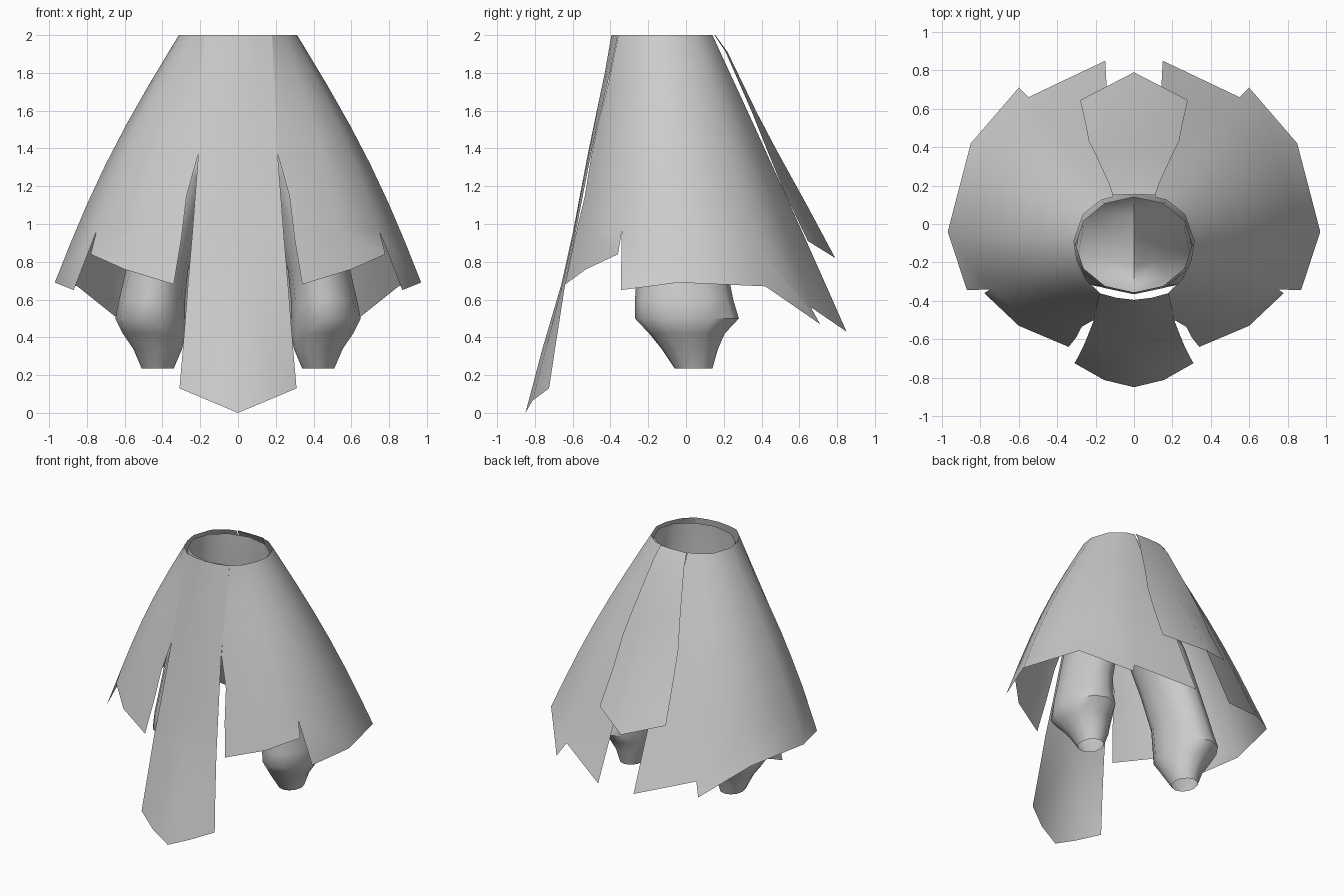
import bpy, bmesh, math
from mathutils import Vector

if "Cube" in bpy.data.objects:
    bpy.data.objects.remove(bpy.data.objects["Cube"])

cloth = bpy.data.materials.new("grey_cloth")
cloth.diffuse_color = (0.6, 0.6, 0.6, 1)
cloth.use_nodes = True
cloth.node_tree.nodes["Principled BSDF"].inputs["Base Color"].default_value = cloth.diffuse_color


def finish(name, bm, outward=True):
    """Weld, orient, mirror across x and smooth one half-mesh."""
    bmesh.ops.remove_doubles(bm, verts=bm.verts, dist=0.0005)
    bmesh.ops.recalc_face_normals(bm, faces=bm.faces)
    if outward:
        axis = Vector((0, -0.1, 0))
        total = 0
        for f in bm.faces:
            d = f.calc_center_median() - axis
            d.z = 0
            total += f.normal.dot(d) * f.calc_area()
        if total < 0:
            bmesh.ops.reverse_faces(bm, faces=bm.faces)
    me = bpy.data.meshes.new(name)
    bm.to_mesh(me)
    bm.free()
    me.materials.append(cloth)
    ob = bpy.data.objects.new(name, me)
    bpy.context.collection.objects.link(ob)
    m = ob.modifiers.new("mirror", 'MIRROR')
    m.use_mirror_merge = True
    m.merge_threshold = 0.001
    bpy.ops.object.select_all(action='DESELECT')
    ob.select_set(True)
    bpy.context.view_layer.objects.active = ob
    bpy.ops.object.modifier_apply(modifier="mirror")
    bpy.ops.object.shade_smooth_by_angle(angle=math.radians(45))


def loft(bm, cols):
    """Join neighbouring columns of points with quads."""
    vs = [[bm.verts.new(p) for p in c] for c in cols]
    for a, b in zip(vs, vs[1:]):
        for i in range(len(a) - 1):
            bm.faces.new((a[i], a[i + 1], b[i + 1], b[i]))


ROWS = (0, 0.06, 0.2, 0.36, 0.52, 0.68, 0.84, 1)


def column(top, hem, bulge, notch=None):
    """Bulged line from waist to hem; with a notch it bends there first."""
    a, b = Vector((*top, 2)), Vector(notch or hem)
    out = Vector((b.x - a.x, b.y - a.y, 0)).normalized()
    rows = [t / ROWS[-2] for t in ROWS[:-1]] if notch else ROWS
    pts = [a.lerp(b, t) + out * bulge * math.sin(math.pi * t) for t in rows]
    return pts + [Vector(hem)] if notch else pts


# Flared skirt: front, side and rear pieces divided by hem notches
slit_edge = [(.18, -.358, 2), (.183, -.375, 1.92), (.19, -.41, 1.75), (.20, -.46, 1.55),
             (.21, -.50, 1.37), (.272, -.535, 1.15), (.30, -.59, .92), (.34, -.64, .68)]
n1, n2 = (.75, -.34, .96), (.55, .66, .56)
t1, t2 = (.297, -.19), (.17, .125)
bm = bmesh.new()
loft(bm, [slit_edge,
          column((.25, -.29), (.60, -.53, .76), .02),
          column(t1, (.78, -.36, .84), .03, n1)])
loft(bm, [column(t1, (.87, -.345, .65), .03, n1),
          column((.313, -.09), (.97, -.04, .69), .045),
          column((.265, .05), (.85, .42, .67), .035),
          column(t2, (.60, .71, .47), .02, n2)])
loft(bm, [column(t2, n2, .02, n2),
          column((.11, .14), (.15, .85, .43), .005)])
finish("skirt", bm)

# Long pointed front panel
middle = [(0, -.395, 2), (0, -.43, 1.80), (0, -.52, 1.37), (0, -.60, .95),
          (0, -.66, .68), (0, -.76, .34), (0, -.85, 0)]
edge = [(.18, -.36, 2), (.19, -.402, 1.80), (.21, -.503, 1.37), (.242, -.585, .95),
        (.265, -.64, .68), (.29, -.69, .36), (.31, -.725, .13)]
half = [((a[0] + b[0]) / 2, a[1] * .7 + b[1] * .3, (a[2] + b[2]) / 2)
        for a, b in zip(middle, edge)]
bm = bmesh.new()
loft(bm, [middle, half, edge])
finish("front_panel", bm)

# Short pointed back flap
middle = [(0, .155, 2), (0, .22, 1.91), (0, .375, 1.59), (0, .48, 1.39),
          (0, .64, 1.10), (0, .79, .82)]
edge = [(.11, .15, 2), (.13, .21, 1.91), (.195, .35, 1.59), (.235, .43, 1.39),
        (.252, .52, 1.17), (.28, .645, .91)]
bm = bmesh.new()
loft(bm, [middle, edge])
finish("back_flap", bm)

# Breeches: puffed legs joined at the crotch and carried up to the waist
N = 12
LEG = [(.235, .425, .04, .085, .10), (.34, .425, .02, .13, .15),
       (.42, .445, .005, .165, .20), (.50, .465, .005, .185, .275),
       (.60, .455, -.01, .175, .26), (.75, .43, -.02, .165, .24),
       (1.0, .36, -.05, .165, .235), (1.25, .27, -.075, .175, .235)]
ANG = [math.radians(-90 + 360 / N * k) for k in range(N)]
bm = bmesh.new()
rings = [[bm.verts.new((cx + rx * math.cos(a), cy + ry * math.sin(a), z)) for a in ANG]
         for z, cx, cy, rx, ry in LEG]
crotch = []
for k, a in enumerate(ANG):
    inner = k > N // 2
    x = 0 if inner or k in (0, N // 2) else .34 * math.cos(a)
    z = 1.5 + (.1 * math.cos(a) if inner else 0)
    crotch.append(bm.verts.new((x, -.09 + .27 * math.sin(a), z)))
rings.append(crotch)
for lo, hi in zip(rings, rings[1:]):
    for k in range(N):
        j = (k + 1) % N
        bm.faces.new((lo[k], lo[j], hi[j], hi[k]))
prev = crotch
for z, rx, ry in ((1.75, .325, .258), (1.98, .303, .248)):
    ring = [bm.verts.new((0 if k in (0, N // 2) else rx * math.cos(ANG[k]),
                          -.108 + ry * math.sin(ANG[k]), z)) for k in range(N // 2 + 1)]
    for k in range(N // 2):
        bm.faces.new((prev[k], prev[k + 1], ring[k + 1], ring[k]))
    prev = ring
finish("breeches", bm)
